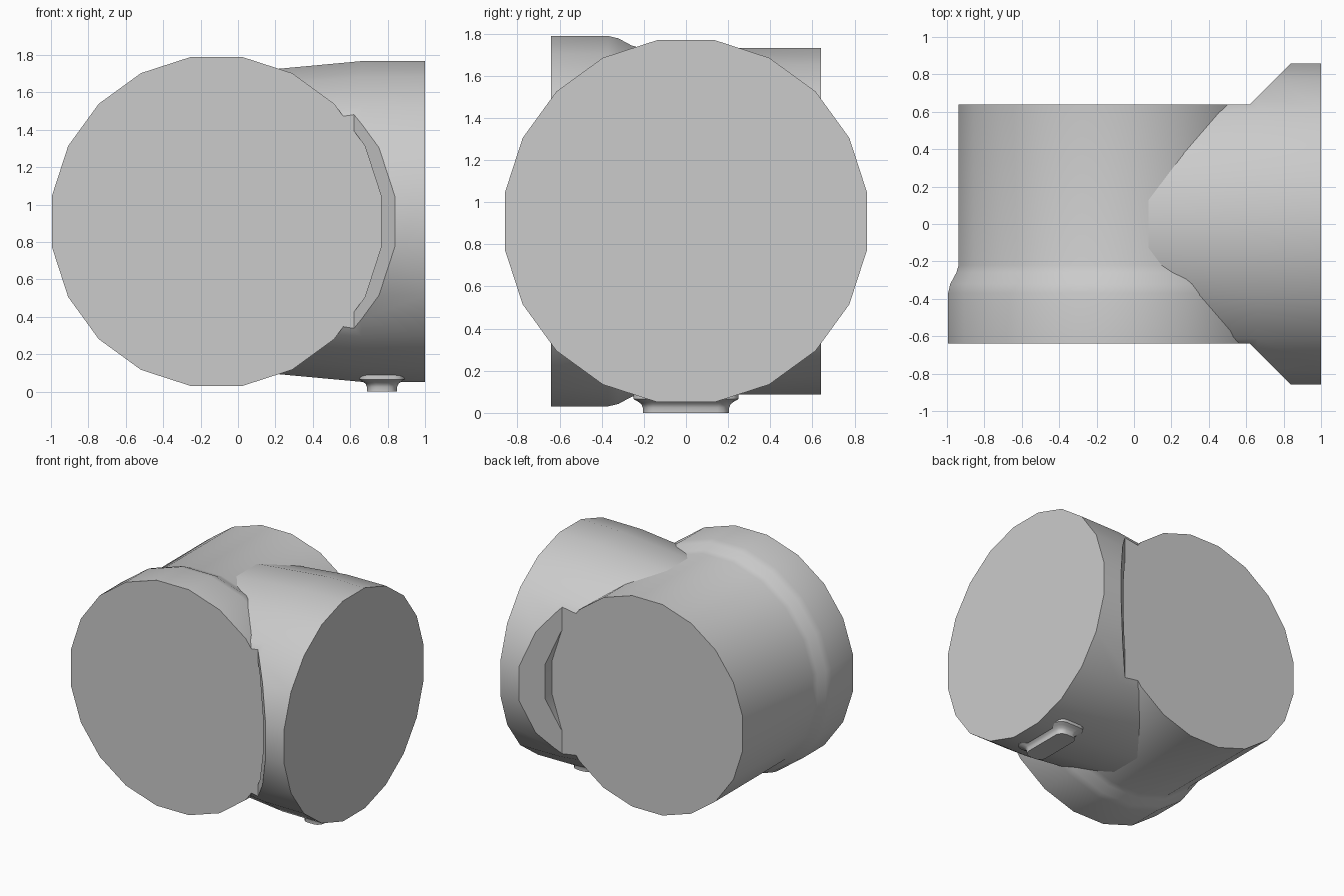
import bpy
import bmesh
from math import cos, sin, pi, radians
from mathutils import Matrix

SIDES = 20
MID_Z = 0.91
MAIN_X = -0.115

cube = bpy.data.objects.get("Cube")
if cube:
    bpy.data.objects.remove(cube, do_unlink=True)

grey = bpy.data.materials.new("light_grey")
grey.use_nodes = True
grey.diffuse_color = (0.6, 0.6, 0.6, 1)
grey.node_tree.nodes["Principled BSDF"].inputs["Base Color"].default_value = (0.6, 0.6, 0.6, 1)


def loft(name, rings, matrix=Matrix()):
    """Closed solid through a list of matching point rings."""
    bm = bmesh.new()
    loops = [[bm.verts.new(p) for p in ring] for ring in rings]
    for a, b in zip(loops, loops[1:]):
        for i in range(len(a)):
            j = (i + 1) % len(a)
            bm.faces.new((a[i], a[j], b[j], b[i]))
    bm.faces.new(loops[0])
    bm.faces.new(loops[-1])
    bmesh.ops.transform(bm, matrix=matrix, verts=bm.verts)
    bmesh.ops.recalc_face_normals(bm, faces=bm.faces)
    mesh = bpy.data.meshes.new(name)
    bm.to_mesh(mesh)
    bm.free()
    mesh.materials.append(grey)
    obj = bpy.data.objects.new(name, mesh)
    bpy.context.collection.objects.link(obj)
    return obj


def lathe(name, profile, matrix):
    """Revolve (radius, height) pairs about local z."""
    angles = [2 * pi * (i + 0.5) / SIDES for i in range(SIDES)]
    return loft(name, [[(r * cos(a), r * sin(a), h) for a in angles] for r, h in profile], matrix)


def select_only(obj):
    bpy.ops.object.select_all(action="DESELECT")
    obj.select_set(True)
    bpy.context.view_layer.objects.active = obj


def carve(obj, cutter, operation):
    """Apply a boolean and discard its cutter."""
    cutter.hide_render = True
    mod = obj.modifiers.new("carve", "BOOLEAN")
    mod.object = cutter
    mod.operation = operation
    mod.solver = "EXACT"
    select_only(obj)
    bpy.ops.object.modifier_apply(modifier=mod.name)
    bpy.data.objects.remove(cutter, do_unlink=True)


# Main pipe along y, with the wider collar at the front
along_y = Matrix.Translation((MAIN_X, 0, MID_Z)) @ Matrix.Rotation(radians(-90), 4, "X")
main_pipe = lathe("main_pipe", [(0.89, -0.64), (0.89, -0.37), (0.878, -0.32),
                                (0.845, -0.26), (0.833, -0.22), (0.833, 0.64)], along_y)

# Side branch along x, slightly tapered toward the main pipe
along_x = Matrix.Translation((0, 0, MID_Z)) @ Matrix.Rotation(radians(90), 4, "Y")
branch_pipe = lathe("branch_pipe", [(0.80, -0.05), (0.825, 0.2), (0.868, 0.66), (0.87, 1)], along_x)

# Trim the branch flush with the pipe ends, then flare it at 45 degrees
half = [(-0.2, 0.64), (0.62, 0.64), (0.9, 0.92), (1.1, 0.92)]
plan = half + [(x, -y) for x, y in reversed(half)]
carve(branch_pipe, loft("trim", [[(x, y, z) for x, y in plan] for z in (-0.1, 2)]), "INTERSECT")

# Round recesses in the branch beyond both pipe ends
for radius, ends in ((0.89, (-1.2, -0.63)), (0.833, (0.63, 1.2))):
    carve(branch_pipe, lathe("recess", [(radius, y) for y in ends], along_y), "DIFFERENCE")

# Small foot under the branch, flaring into it
def pad(half_x, half_y, z, corner=0.055):
    points = []
    for k, (sx, sy) in enumerate(((1, 1), (-1, 1), (-1, -1), (1, -1))):
        for step in range(4):
            a = pi / 2 * (k + step / 3)
            points.append((0.77 + sx * (half_x - corner) + corner * cos(a),
                           sy * (half_y - corner) + corner * sin(a), z))
    return points


foot = loft("foot", [pad(0.08, 0.205, 0), pad(0.08, 0.205, 0.025), pad(0.088, 0.212, 0.042),
                     pad(0.105, 0.23, 0.055), pad(0.12, 0.25, 0.066), pad(0.12, 0.25, 0.11)])

for part in (main_pipe, branch_pipe, foot):
    select_only(part)
    bpy.ops.object.shade_smooth_by_angle(angle=radians(32))
